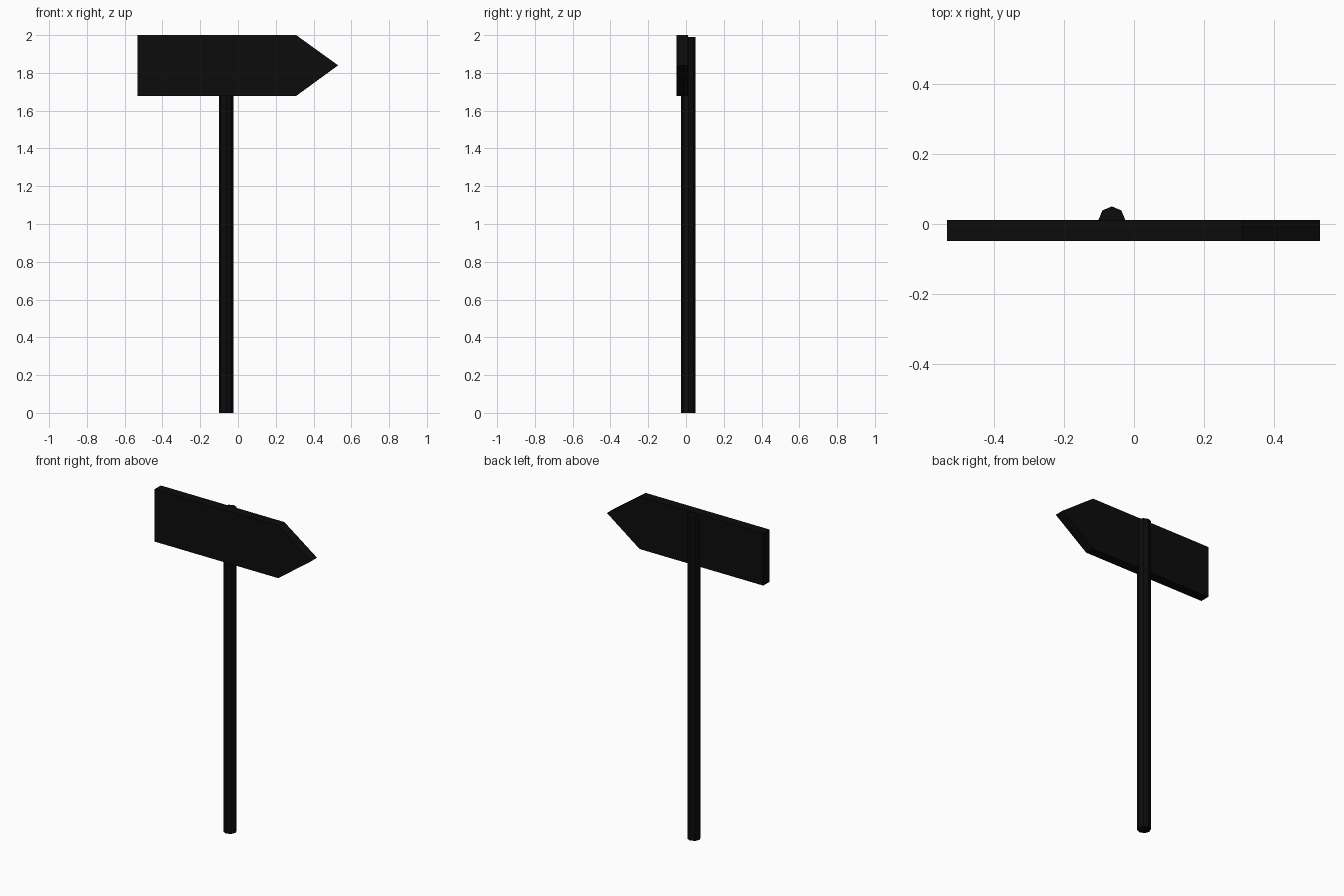
import bpy, bmesh, math

if "Cube" in bpy.data.objects:
    bpy.data.objects.remove(bpy.data.objects["Cube"])


def material(name, value):
    m = bpy.data.materials.new(name)
    m.diffuse_color = (value, value, value, 1)
    m.use_nodes = True
    m.node_tree.nodes["Principled BSDF"].inputs["Base Color"].default_value = m.diffuse_color
    return m


def extrude_profile(name, points, direction, mat):
    """Extrude a flat polygon into a closed solid."""
    bm = bmesh.new()
    face = bm.faces.new([bm.verts.new(p) for p in points])
    new = bmesh.ops.extrude_face_region(bm, geom=[face], use_keep_orig=True)["geom"]
    bmesh.ops.translate(bm, vec=direction,
                        verts=[g for g in new if isinstance(g, bmesh.types.BMVert)])
    bmesh.ops.recalc_face_normals(bm, faces=bm.faces)
    mesh = bpy.data.meshes.new(name)
    bm.to_mesh(mesh)
    bm.free()
    mesh.materials.append(mat)
    obj = bpy.data.objects.new(name, mesh)
    bpy.context.collection.objects.link(obj)
    return obj


black = material("near black", 0.0035)

# Arrow-shaped board, pointing to +x
outline = [(-0.533, 1.678), (0.308, 1.678), (0.53, 1.84), (0.308, 2.0), (-0.533, 2.0)]
extrude_profile("arrow_board", [(x, -0.049, z) for x, z in outline], (0, 0.06, 0), black)

# Eight-sided post, partly sunk into the back of the board
cx, cy, r = -0.063, 0.012, 0.038
ring = [(cx + r * math.cos(i * math.pi / 4), cy + r * math.sin(i * math.pi / 4), 0)
        for i in range(8)]
extrude_profile("post", ring, (0, 0, 1.99), black)
